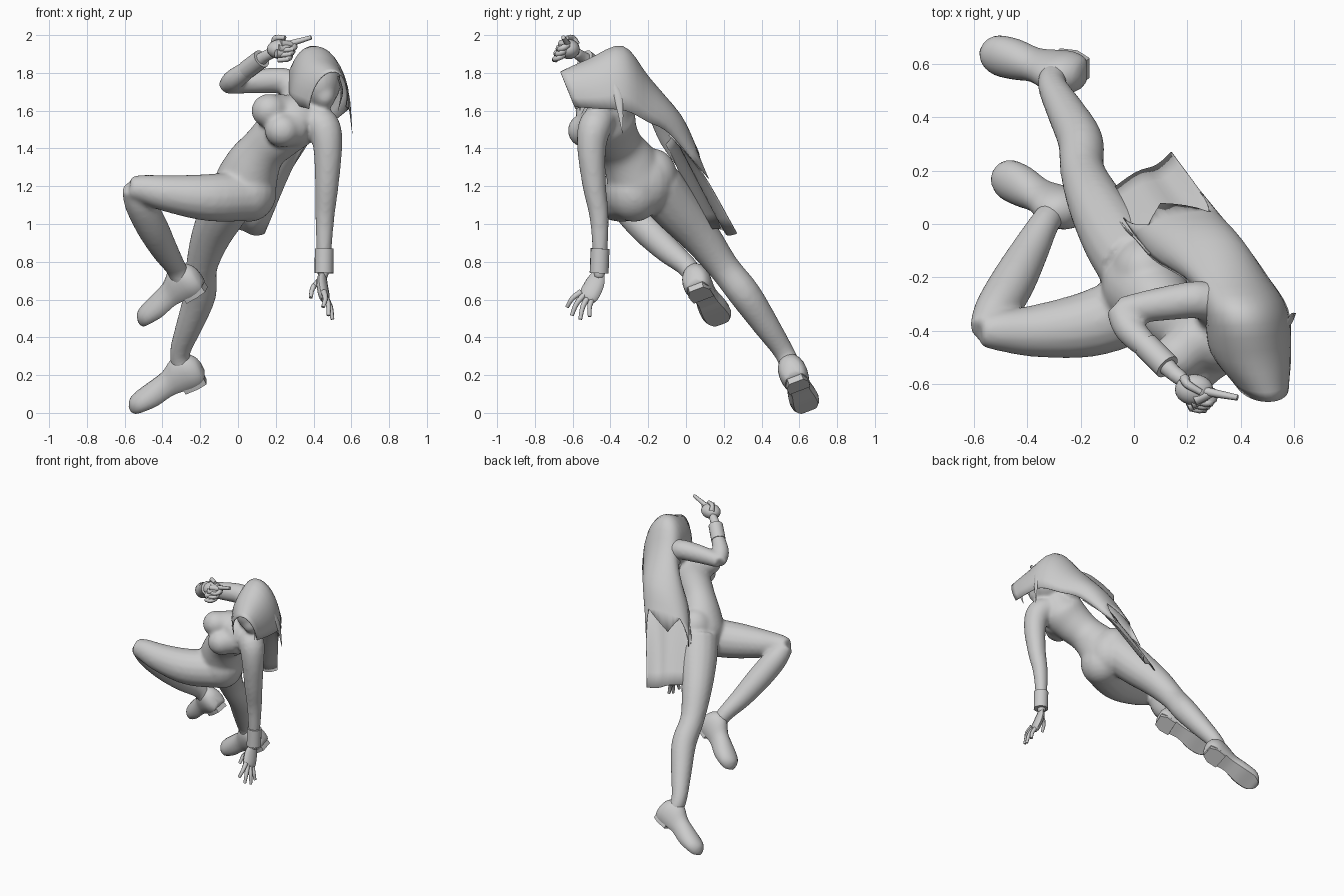
import bpy, bmesh, math
from mathutils import Vector as V, Matrix

grey = bpy.data.materials.new("grey")
grey.diffuse_color = (0.6, 0.6, 0.6, 1)


def finish(bm, name, angle=50):
    bmesh.ops.recalc_face_normals(bm, faces=bm.faces)
    me = bpy.data.meshes.new(name)
    bm.to_mesh(me)
    bm.free()
    me.materials.append(grey)
    ob = bpy.data.objects.new(name, me)
    bpy.context.collection.objects.link(ob)
    bpy.ops.object.select_all(action='DESELECT')
    ob.select_set(True)
    bpy.context.view_layer.objects.active = ob
    bpy.ops.object.shade_smooth_by_angle(angle=math.radians(angle))
    return ob


def loft(bm, rings, closed=True):
    rows = [[bm.verts.new(p) for p in r] for r in rings]
    n = len(rows[0])
    for a, b in zip(rows, rows[1:]):
        for i in range(n if closed else n - 1):
            j = (i + 1) % n
            bm.faces.new((a[i], a[j], b[j], b[i]))
    if closed:
        bm.faces.new(rows[0])
        bm.faces.new(rows[-1])


def spline(pts, steps):
    # Catmull-Rom resampling of equal-length vectors
    p = [V(q) for q in pts]
    p = [p[0] * 2 - p[1]] + p + [p[-1] * 2 - p[-2]]
    out = []
    for i in range(1, len(p) - 2):
        a, b, c, d = p[i - 1:i + 3]
        for k in range(steps):
            t = k / steps
            out.append(0.5 * (2 * b + (c - a) * t + (2 * a - 5 * b + 4 * c - d) * t * t
                              + (3 * b - a - 3 * c + d) * t ** 3))
    return out + [p[-2]]


def tube(bm, pts, side=(0.31, 0.9, 0.3), depth=1.0, n=16, steps=4):
    # pts are (x, y, z, radius); side is the wide direction
    path = spline(pts, steps) if steps > 1 else [V(q) for q in pts]
    rings = []
    for i, q in enumerate(path):
        t = (path[min(i + 1, len(path) - 1)].xyz - path[max(i - 1, 0)].xyz).normalized()
        u = V(side) - t * t.dot(V(side))
        u.normalize()
        w = t.cross(u)
        rings.append([q.xyz + q.w * (u * math.cos(a) + w * depth * math.sin(a))
                      for a in (2 * math.pi * k / n for k in range(n))])
    loft(bm, rings)


def ball(bm, c, r):
    m = Matrix.Translation(c) @ Matrix.Diagonal((*r, 1))
    bmesh.ops.create_uvsphere(bm, u_segments=20, v_segments=12, radius=1, matrix=m)


# Body: torso, head, limbs, fused into one skin
LEFT = (0.5, -0.6, -0.6)
bm = bmesh.new()
tube(bm, [(0.0, -0.21, 1.11, .12), (0.035, -0.24, 1.2, .17), (0.08, -0.29, 1.31, .152),
          (0.14, -0.345, 1.4, .128), (0.22, -0.39, 1.48, .14), (0.305, -0.415, 1.56, .152),
          (0.365, -0.405, 1.63, .10), (0.39, -0.41, 1.67, .05), (0.42, -0.43, 1.74, .045)],
     side=LEFT, depth=0.93, n=24)
ball(bm, (0.06, -0.275, 1.168), (.145, .15, .157))
ball(bm, (0.06, -0.22, 1.22), (.135, .155, .17))
ball(bm, (0.04, -0.175, 1.25), (.125, .13, .15))
for c, back in (((0.165, -0.495, 1.60), (0.23, -0.44, 1.585)),
                ((0.235, -0.535, 1.495), (0.29, -0.48, 1.51))):
    ball(bm, c, (.095, .092, .09))
    tube(bm, [(*c, .088), (*back, .105)], side=(0, 0, 1), steps=1)
ball(bm, (0.43, -0.43, 1.75), (.115, .14, .14))
ball(bm, (0.46, -0.49, 1.68), (.06, .07, .07))
# raised leg
tube(bm, [(0.07, -0.28, 1.15, .135), (-0.15, -0.37, 1.14, .126), (-0.36, -0.4, 1.16, .1),
          (-0.5, -0.4, 1.185, .077), (-0.572, -0.40, 1.19, .06)])
tube(bm, [(-0.565, -0.4, 1.2, .055), (-0.52, -0.33, 1.11, .082), (-0.455, -0.22, 0.985, .085),
          (-0.39, -0.1, 0.865, .072), (-0.33, 0.01, 0.77, .056), (-0.29, 0.055, 0.69, .057)])
# extended leg
tube(bm, [(0, -0.15, 1.2, .14), (-0.07, -0.05, 1.08, .128), (-0.145, 0.08, 0.93, .105),
          (-0.193, 0.2, 0.77, .084), (-0.2, 0.31, 0.63, .086), (-0.255, 0.42, 0.47, .072),
          (-0.307, 0.52, 0.32, .055), (-0.29, 0.56, 0.23, .058)])
# lowered arm
tube(bm, [(0.37, -0.43, 1.57, .08), (0.45, -0.48, 1.52, .09), (0.475, -0.5, 1.4, .077),
          (0.47, -0.485, 1.2, .063), (0.46, -0.46, 1.04, .052), (0.455, -0.455, 0.85, .04),
          (0.45, -0.46, 0.71, .03)], side=(1, 0, 0))
# raised arm
tube(bm, [(0.33, -0.35, 1.64, .085), (0.265, -0.285, 1.75, .073), (0.1, -0.3, 1.755, .064),
          (-0.055, -0.325, 1.735, .05)], side=(0, 0.7, 0.7))
tube(bm, [(-0.06, -0.31, 1.73, .048), (-0.02, -0.39, 1.765, .058), (0.06, -0.47, 1.825, .047),
          (0.14, -0.55, 1.885, .034), (0.19, -0.59, 1.91, .032)], side=(0, 0, 1))
body = finish(bm, "body", 180)
rm = body.modifiers.new("fuse", 'REMESH')
rm.mode, rm.voxel_size, rm.use_smooth_shade = 'VOXEL', 0.011, True
sm = body.modifiers.new("soften", 'SMOOTH')
sm.factor, sm.iterations = 0.5, 14

# Wrist cuffs
for name, a, b in (("lowered_cuff", (0.457, -0.455, 0.87), (0.455, -0.46, 0.74)),
                   ("raised_cuff", (0.045, -0.455, 1.815), (0.125, -0.535, 1.875))):
    bm = bmesh.new()
    tube(bm, [(*a, .05), (*b, .05)], side=(1, 0.9, 0.2), steps=1)
    finish(bm, name, 40)


# Hands: palm plus tapered fingers
def finger(bm, path, r=.017):
    k = len(path) - 1
    tube(bm, [(*p, r * (1 - 0.4 * i / k)) for i, p in enumerate(path)], n=8, steps=3,
         side=(0.6, 0.3, 0.74))


bm = bmesh.new()
tube(bm, [(0.45, -0.46, 0.74, .032), (0.445, -0.48, 0.69, .052), (0.455, -0.515, 0.62, .054),
          (0.46, -0.53, 0.595, .035)], side=(0.3, 0.8, -0.4), depth=0.5, n=12)
for i, tip in enumerate(((0.45, -0.63, 0.56), (0.48, -0.605, 0.515),
                         (0.50, -0.56, 0.495), (0.50, -0.51, 0.51))):
    base = V((0.455, -0.555 + 0.022 * i, 0.64 - 0.008 * i))
    finger(bm, (base, base.lerp(V(tip), 0.5) + V((0.01, -0.01, 0.005)), tip))
finger(bm, ((0.43, -0.48, 0.7), (0.395, -0.5, 0.66), (0.385, -0.53, 0.61)))
finish(bm, "lowered_hand")

bm = bmesh.new()
ball(bm, (0.225, -0.62, 1.925), (.072, .058, .052))
finger(bm, ((0.24, -0.62, 1.945), (0.31, -0.635, 1.965), (0.388, -0.65, 1.988)), .019)
for i in range(3):
    o = V((0.295 - 0.012 * i, -0.63 - 0.012 * i, 1.945 - 0.026 * i))
    finger(bm, (o + V((-0.07, -0.03, 0.01)), o, o + V((-0.01, -0.04, -0.02)),
                o + V((-0.06, -0.035, -0.025))), .021)
finger(bm, ((0.19, -0.58, 1.95), (0.20, -0.6, 1.985), (0.25, -0.63, 1.985)), .02)
finish(bm, "raised_hand")


# Shoes: sections (distance, half width, underside, top) along heel-to-toe axis
def shoe(name, heel, toe, ankle):
    heel, toe, ankle = V(heel), V(toe), V(ankle)
    f = (toe - heel).normalized()
    u = ankle - heel
    u = (u - f * u.dot(f)).normalized()
    s = f.cross(u)
    at = lambda x, y, z: heel + f * x + s * y + u * z
    k = (toe - heel).length / 0.36
    bm = bmesh.new()
    rings = []
    for x, w, lo, hi in spline([(-.065, .02, .05, .11), (-.048, .058, .025, .15), (.0, .076, .015, .19),
                                (.07, .07, .015, .185), (.14, .062, .015, .14), (.23, .076, .0, .115),
                                (.31, .076, .0, .095), (.355, .052, .0, .075), (.378, .018, .01, .04)], 3):
        ring = []
        for i in range(20):
            c, d = math.cos(i * math.pi / 10), math.sin(i * math.pi / 10)
            d = max(d, -0.5)   # flat sole
            ring.append(at(x * k, w * c, lo + (hi - lo) * (d + 0.5) / 1.5))
        rings.append(ring)
    loft(bm, rings)
    # heel block
    loft(bm, [[at(x * k, y, z) for x, y in ((-.05, -.04), (-.05, .04), (.0, .062), (.07, .058),
                                           (.07, -.058), (.0, -.062))] for z in (-.006, .06)])
    finish(bm, name, 40)


shoe("extended_shoe", (-0.215, 0.59, 0.15), (-0.545, 0.65, 0.008), (-0.3, 0.53, 0.31))
shoe("raised_shoe", (-0.21, 0.07, 0.635), (-0.495, 0.19, 0.47), (-0.31, 0.05, 0.74))


# Hair sheets: arched cross-sections given as (left, middle, right)
def sheet(name, sections, hem=0.0, fold=0.0):
    rows = list(zip(*(spline([s[i] for s in sections], 4) for i in range(3))))
    bm = bmesh.new()
    rings = []
    for k, (a, m, b) in enumerate(rows):
        c, f = (a + b) / 2, k / (len(rows) - 1)
        across = (b - a) / 2
        ring = []
        for i in range(17):
            t = math.pi * (1 - i / 16)
            p = c + across * math.cos(t) + (m - c) * math.sin(t) ** 0.85
            # lengthwise folds sagging toward the back of the legs
            p += V((-.03, -.05, -.03)) * fold * math.sin(2 * t) ** 2 * f * (1.6 - f)
            ring.append(p)
        rings.append(ring)
    # jagged ends
    for i in range(17):
        rings[-1][i] += (rings[-1][i] - rings[-3][i]) * hem * (abs(i % 8 - 4) / 4 - 0.4)
    loft(bm, rings, closed=False)
    ob = finish(bm, name, 60)
    so = ob.modifiers.new("thickness", 'SOLIDIFY')
    so.thickness, so.offset = 0.005, 0


sheet("hair", [((.375, -.585, 1.61), (.50, -.665, 1.805), (.572, -.59, 1.62)),
               ((.285, -.47, 1.635), (.45, -.52, 1.87), (.585, -.46, 1.61)),
               ((.265, -.34, 1.64), (.41, -.335, 1.94), (.575, -.32, 1.60)),
               ((.21, -.22, 1.60), (.36, -.2, 1.78), (.50, -.20, 1.54)),
               ((.07, -.13, 1.42), (.245, -.03, 1.57), (.41, -.09, 1.48)),
               ((-.01, -.02, 1.27), (.14, .05, 1.38), (.295, .06, 1.31))], hem=1.3)
sheet("lower_hair", [((.06, -.12, 1.41), (.21, -.07, 1.47), (.39, -.09, 1.47)),
                     ((-.04, -.0, 1.23), (.115, .025, 1.29), (.28, .08, 1.28)),
                     ((-.13, .12, 1.0), (.003, .19, .972), (.14, .27, .95))], fold=0.8)

# Loose locks beside the face
for name, pts in (
        ("side_lock", [(.57, -.38, 1.74, .012), (.588, -.355, 1.65, .02), (.605, -.335, 1.48, .002)]),
        ("front_lock", [(.53, -.56, 1.78, .02), (.55, -.57, 1.7, .02), (.53, -.56, 1.6, .002)])):
    bm = bmesh.new()
    tube(bm, pts, side=(0, 1, 0), depth=.3, n=8)
    finish(bm, name)
